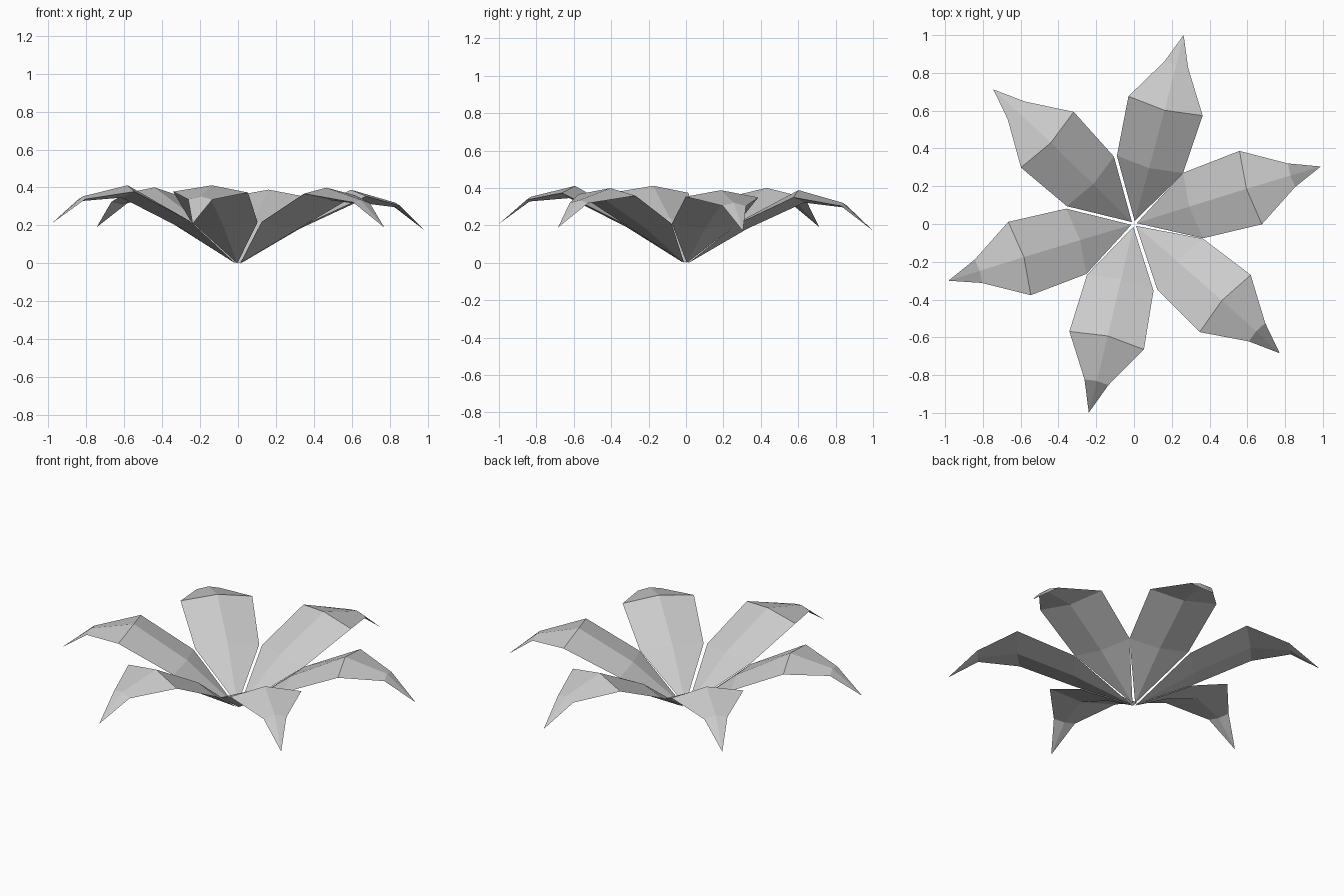
import bpy
from math import radians, cos, sin

if "Cube" in bpy.data.objects:
    bpy.data.objects.remove(bpy.data.objects["Cube"])

# Leaf sections: (edge radius, half width, edge z, ridge radius, ridge z, keel radius, keel z)
SECTIONS = [
    (0.323, 0.181, 0.214, 0.302, 0.231, 0.335, 0.188),
    (0.640, 0.203, 0.364, 0.616, 0.400, 0.648, 0.334),
    (0.867, 0.065, 0.321, 0.860, 0.337, 0.866, 0.312),
]
ROOT = (0.015, 0.0, 0.0)
TIP = (1.031, 0.0, 0.190)
ANGLES = [17.0, 75.4, 136.5, 197.1, 256.4, 318.2]
LEAN_X, LEAN_Y = 0.0155, 0.0152


def make_leaf(name, angle):
    # Fleshy leaf: root point, three diamond sections, pointed tip
    pts = [ROOT]
    for r, w, z, rm, zm, rk, zk in SECTIONS:
        pts += [(r, w, z), (rm, 0, zm), (r, -w, z), (rk, 0, zk)]
    pts.append(TIP)
    a = radians(angle)
    verts = []
    for u, v, z in pts:
        x, y = u * cos(a) - v * sin(a), u * sin(a) + v * cos(a)
        # the whole plant leans slightly to the back right
        verts.append((x + LEAN_X * z, y + LEAN_Y * z, z - LEAN_X * x - LEAN_Y * y))
    faces = []
    for j in range(4):
        n = (j + 1) % 4
        faces.append((0, 1 + n, 1 + j))
        for k in (1, 5):
            faces.append((k + j, k + n, k + 4 + n, k + 4 + j))
        faces.append((9 + j, 9 + n, 13))
    mesh = bpy.data.meshes.new(name)
    mesh.from_pydata(verts, [], faces)
    mesh.update()
    # upper faces wind upward, lower faces downward
    for i, poly in enumerate(mesh.polygons):
        if (poly.normal.z > 0) != (i < 8):
            poly.flip()
    mesh.update()
    obj = bpy.data.objects.new(name, mesh)
    bpy.context.collection.objects.link(obj)


# Rosette of six leaves
for i, angle in enumerate(ANGLES):
    make_leaf(f"leaf_{i + 1}", angle)
